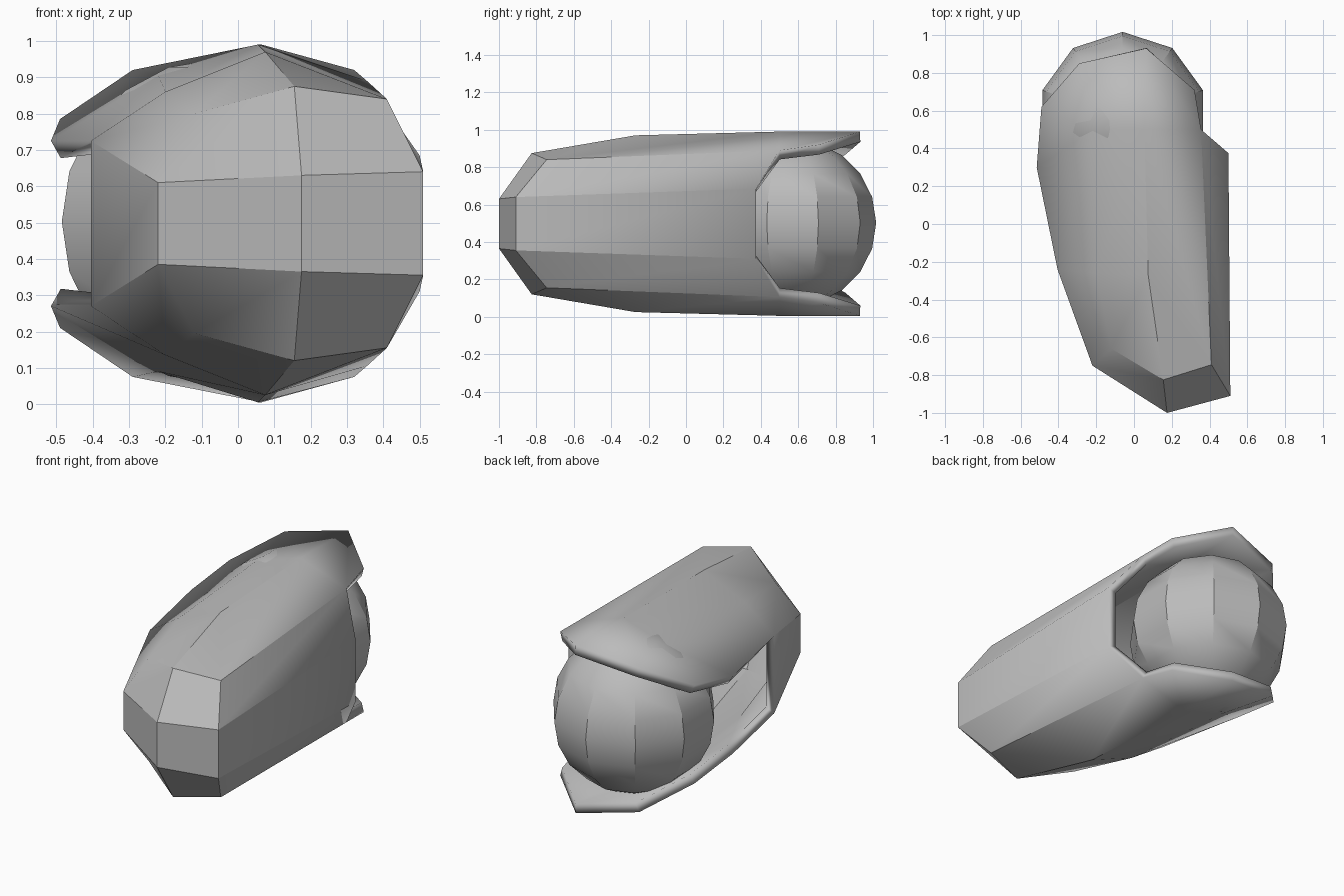
import bpy
import math

default = bpy.data.objects.get("Cube")
if default:
    bpy.data.objects.remove(default, do_unlink=True)

MID = 0.4975  # height of the mirror plane

grey = bpy.data.materials.new("plain grey")
grey.use_nodes = True
grey.diffuse_color = (0.5, 0.5, 0.5, 1)
grey.node_tree.nodes["Principled BSDF"].inputs["Base Color"].default_value = (0.5, 0.5, 0.5, 1)


def smooth(obj):
    bpy.ops.object.select_all(action="DESELECT")
    obj.select_set(True)
    bpy.context.view_layer.objects.active = obj
    bpy.ops.object.shade_smooth_by_angle(angle=math.radians(30))


# Upper half of the housing: waist corners, roof edge, ridge and rear lip
points = {
    "A": (-0.405, -0.24, 0.725), "B": (-0.22, -0.75, 0.61),
    "C": (0.175, -1.0, 0.63), "D": (0.51, -0.91, 0.64), "E": (0.50, 0.375, 0.685),
    "F": (0.155, -0.825, 0.875), "G": (0.41, -0.745, 0.84), "H": (0.355, 0.5, 0.89),
    "I": (-0.12, -0.66, 0.80), "N": (-0.2, -0.26, 0.86), "P": (-0.22, 0.5, 0.905),
    "R": (0.075, -0.27, 0.97), "S": (0.055, 0.5, 0.99), "T": (0.065, 0.93, 0.99),
    "J": (0.32, 0.71, 0.92), "K": (-0.29, 0.85, 0.92),
    "L": (-0.49, 0.62, 0.785), "M": (-0.515, 0.3, 0.725),
}
panels = "BCFI CDGF DEHG ABIN IFRN GRF GHSR HJTS STKP NRSP ANPM MPL PKL".split()

names = list(points)
n = len(names)
upper = [points[k] for k in names]
lower = [(x, y, 2 * MID - z) for x, y, z in upper]
faces = []
for panel in panels:
    ids = [names.index(c) for c in panel]
    faces.append(ids)
    faces.append([i + n for i in reversed(ids)])
# Upright walls joining the two halves
for a, b in zip("ABCD", "BCDE"):
    i, j = names.index(a), names.index(b)
    faces.append([i + n, j + n, j, i])

mesh = bpy.data.meshes.new("housing")
mesh.from_pydata(upper + lower, [], faces)
mesh.materials.append(grey)
housing = bpy.data.objects.new("housing", mesh)
bpy.context.collection.objects.link(housing)
shell = housing.modifiers.new("wall thickness", "SOLIDIFY")
shell.thickness = 0.055
shell.offset = -1
smooth(housing)

# Ball seated in the open rear of the housing
bpy.ops.mesh.primitive_uv_sphere_add(segments=10, ring_count=10, radius=0.447,
                                     location=(-0.06, 0.57, MID + 0.005))
ball = bpy.context.object
ball.name = "ball_joint"
ball.data.materials.append(grey)
smooth(ball)
